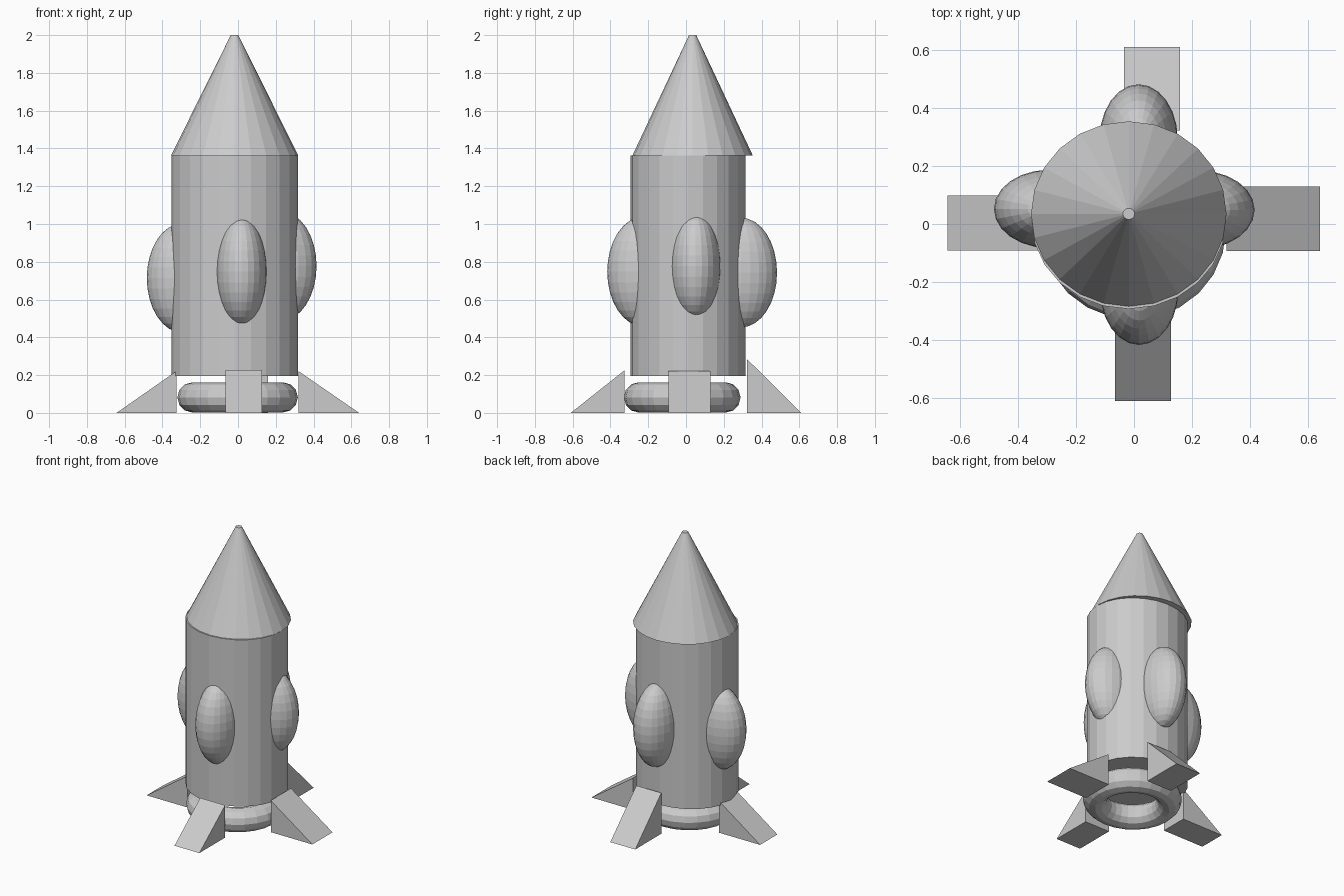
import bpy, bmesh
from math import radians
from mathutils import Matrix, Vector

if "Cube" in bpy.data.objects:
    bpy.data.objects.remove(bpy.data.objects["Cube"])


def make_object(name, bm):
    bmesh.ops.recalc_face_normals(bm, faces=bm.faces[:])
    mesh = bpy.data.meshes.new(name)
    bm.to_mesh(mesh)
    bm.free()
    obj = bpy.data.objects.new(name, mesh)
    bpy.context.collection.objects.link(obj)
    return obj


def tapered(name, x, y, z0, z1, rx, ry, tip=1.0, sides=24):
    """Elliptical cylinder or cone between two heights."""
    bm = bmesh.new()
    bmesh.ops.create_cone(bm, cap_ends=True, segments=sides, radius1=1,
                          radius2=tip, depth=z1 - z0)
    bmesh.ops.transform(bm, verts=bm.verts, matrix=Matrix.Translation((x, y, (z0 + z1) / 2))
                        @ Matrix.Diagonal((rx, ry, 1, 1)))
    return make_object(name, bm)


def pod(name, centre, radii):
    bm = bmesh.new()
    bmesh.ops.create_uvsphere(bm, u_segments=24, v_segments=16, radius=1)
    bmesh.ops.transform(bm, verts=bm.verts, matrix=Matrix.Translation(centre)
                        @ Matrix.Diagonal((*radii, 1)))
    return make_object(name, bm)


def fin(name, angle, inner, outer, side_a, side_b, height):
    """Right-triangle wedge pointing along +x, then turned about z."""
    bm = bmesh.new()
    profile = [(inner, 0), (outer, 0), (inner, height)]
    face = bm.faces.new([bm.verts.new((x, side_a, z)) for x, z in profile])
    new = bmesh.ops.extrude_face_region(bm, geom=[face])["geom"]
    bmesh.ops.translate(bm, verts=[g for g in new if isinstance(g, bmesh.types.BMVert)],
                        vec=Vector((0, side_b - side_a, 0)))
    bmesh.ops.rotate(bm, verts=bm.verts, cent=(0, 0, 0),
                     matrix=Matrix.Rotation(radians(angle), 3, 'Z'))
    return make_object(name, bm)


# Hull and nose
tapered("body", -0.018, 0.011, 0.196, 1.362, 0.335, 0.304)
tapered("nose_cone", -0.018, 0.035, 1.362, 2.0, 0.337, 0.319, tip=0.06)

# Exhaust ring
bpy.ops.mesh.primitive_torus_add(major_segments=24, minor_segments=12,
                                 major_radius=0.239, minor_radius=0.08,
                                 location=(-0.002, -0.02, 0.082))
ring = bpy.context.object
ring.name = "exhaust_ring"
ring.scale = (1, 0.968, 1)

# Bulging side pods
LONG, WIDE, TALL = 0.19, 0.135, 0.29
pod("front_pod", (0.018, -0.227, 0.748), (WIDE, LONG, TALL))
pod("back_pod", (0.016, 0.292, 0.743), (WIDE, LONG, TALL))
pod("left_pod", (-0.293, 0.052, 0.714), (LONG, WIDE, TALL))
pod("right_pod", (0.226, 0.049, 0.777), (LONG, WIDE, TALL))

# Fins: angle, inner and outer reach, sideways limits, height
fin("right_fin", 0, 0.319, 0.641, -0.093, 0.13, 0.222)
fin("back_fin", 90, 0.322, 0.61, -0.159, 0.034, 0.286)
fin("left_fin", 180, 0.325, 0.643, -0.099, 0.092, 0.222)
fin("front_fin", 270, 0.325, 0.61, -0.065, 0.128, 0.226)
